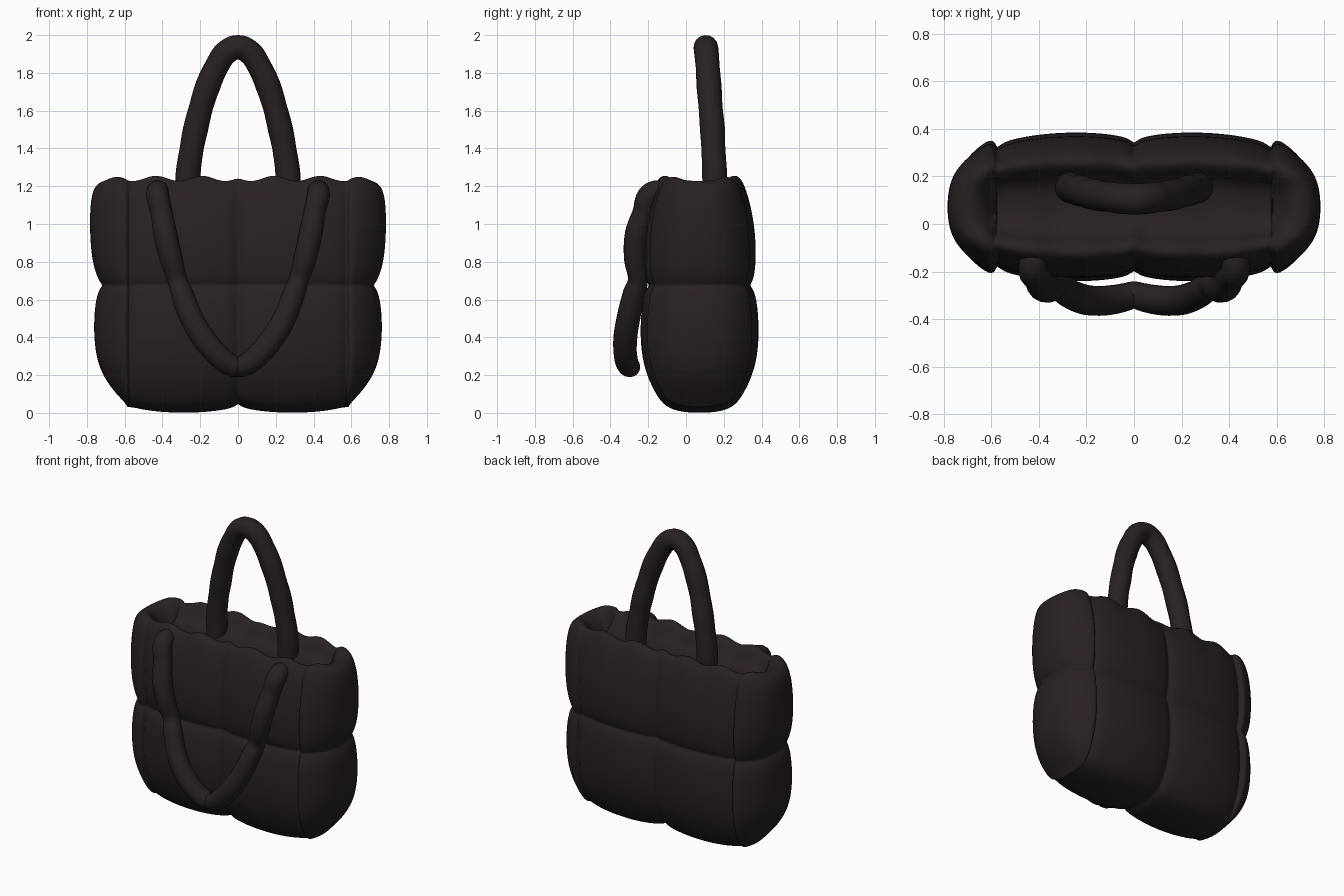
import bpy, bmesh
from math import sin, cos, pi

cube = bpy.data.objects.get("Cube")
if cube:
    bpy.data.objects.remove(cube, do_unlink=True)

brown = bpy.data.materials.new("dark brown fabric")
brown.use_nodes = True
COLOUR = (0.022, 0.015, 0.015, 1)
brown.diffuse_color = COLOUR
brown.node_tree.nodes["Principled BSDF"].inputs["Base Color"].default_value = COLOUR

SEAM_X = 0.575   # seam between the main panels and the side gussets
SEAM_Z = 0.675   # quilting seam around the body
MID_Y = 0.072


def puff(x):
    """Pillow bulge of a main panel, zero at its seams."""
    return max(0.0, sin(pi * min(abs(x) / SEAM_X, 1))) ** 0.5


# Quarter outline of the body: puffed main panel, then the side gusset
STEPS = 18
quarter = []
for i in range(STEPS + 1):
    t = i / STEPS
    quarter.append((SEAM_X * t, 0.272 - 0.02 * t + 0.052 * puff(SEAM_X * t)))
quarter += [(0.59, 0.283), (0.625, 0.28), (0.7, 0.225), (0.755, 0.16),
            (0.78, 0.09), (0.787, 0)]
back_half = [(-x, y) for x, y in quarter[:0:-1]] + quarter
outline = back_half + [(x, -y) for x, y in back_half[-2:0:-1]]

# Rings from the underside, over the rim and down into the opening:
# height, gusset spread, depth scale
rings = [(0.0, 0.03, 0), (0.003, 0.05, 0.3), (0.03, 0.12, 0.58),
         (0.1, 0.42, 0.74), (0.2, 0.7, 0.89), (0.3, 0.84, 0.97),
         (0.42, 0.9, 1.0), (0.55, 0.88, 0.98), (0.64, 0.8, 0.93),
         (SEAM_Z, 0.68, 0.85), (0.71, 0.8, 0.91), (0.8, 0.94, 0.95),
         (0.95, 1.0, 0.94), (1.1, 0.99, 0.86), (1.19, 0.93, 0.76),
         (1.235, 0.78, 0.68), (1.247, 0.52, 0.58), (1.22, 0.3, 0.47),
         (1.16, 0.12, 0.38), (1.13, 0.05, 0.2), (1.125, 0.03, 0)]


def body_point(x, y, ring):
    z, spread, depth = ring
    side = 1 if x > 0 else -1
    lift = 0.045 * (1 - puff(x)) if abs(x) < SEAM_X else 0.03
    wave = 0.015 * cos(2 * pi * (abs(x) - 0.19) / 0.245)
    if abs(x) > SEAM_X:
        x = side * (SEAM_X + (abs(x) - SEAM_X) * spread)
    z += lift * max(0, 1 - z / 0.3) + wave * max(0, min(1, (z - 1.05) / 0.15))
    return x, MID_Y + y * depth, z


# Quilted body
bm = bmesh.new()
crease = bm.edges.layers.float.new("crease_edge")
loops = [[bm.verts.new(body_point(x, y, r)) for x, y in outline] for r in rings]
n = len(outline)
for k in range(len(rings) - 1):
    low, high = loops[k], loops[k + 1]
    for i in range(n):
        j = (i + 1) % n
        bm.faces.new((low[i], low[j], high[j], high[i]))
        # Vertical seams on the outer walls
        if outline[i][0] == 0 or abs(abs(outline[i][0]) - SEAM_X) < 1e-4:
            if rings[k + 1][0] < 1.2 and k < 14:
                bm.edges.get((low[i], high[i]))[crease] = 0.6
for k, ring in enumerate(rings):
    if ring[0] == SEAM_Z:
        for i in range(n):
            bm.edges.get((loops[k][i], loops[k][(i + 1) % n]))[crease] = 0.6
bmesh.ops.remove_doubles(bm, verts=bm.verts, dist=1e-5)
bmesh.ops.recalc_face_normals(bm, faces=bm.faces)
for f in bm.faces:
    f.smooth = True
mesh = bpy.data.meshes.new("quilted_body")
bm.to_mesh(mesh)
bm.free()
body = bpy.data.objects.new("quilted_body", mesh)
bpy.context.collection.objects.link(body)
mesh.materials.append(brown)
sub = body.modifiers.new("soft", "SUBSURF")
sub.levels = sub.render_levels = 2


def padded_tube(name, half, radius):
    """Mirrored padded tube; half runs from the left end to the middle (x, y, z, fullness)."""
    points = half + [(-x, y, z, r) for x, y, z, r in half[-2::-1]]
    curve = bpy.data.curves.new(name, "CURVE")
    curve.dimensions = "3D"
    curve.bevel_depth = radius
    curve.bevel_resolution = 6
    curve.resolution_u = 8
    curve.use_fill_caps = True
    spline = curve.splines.new("BEZIER")
    spline.bezier_points.add(len(points) - 1)
    for p, (x, y, z, r) in zip(spline.bezier_points, points):
        p.co = (x, y, z)
        p.radius = r
        p.handle_left_type = p.handle_right_type = "AUTO"
    curve.materials.append(brown)
    obj = bpy.data.objects.new(name, curve)
    bpy.context.collection.objects.link(obj)
    bpy.ops.object.select_all(action="DESELECT")
    obj.select_set(True)
    bpy.context.view_layer.objects.active = obj
    bpy.ops.object.convert(target="MESH")
    bpy.ops.object.shade_smooth_by_angle(angle=1.0)


# Raised rear handle
padded_tube("rear_handle", [
    (0.265, 0.155, 1.1, 1), (0.265, 0.152, 1.25, 1.02), (0.245, 0.145, 1.4, 0.97),
    (0.225, 0.14, 1.5, 1.02), (0.195, 0.13, 1.62, 0.97), (0.16, 0.122, 1.73, 1.02),
    (0.115, 0.115, 1.83, 0.97), (0.06, 0.108, 1.91, 1), (0, 0.105, 1.935, 1)], 0.065)

# Front handle hanging down against the body
padded_tube("front_handle", [
    (0.42, -0.1, 1.17, 0.7), (0.425, -0.15, 1.175, 0.95), (0.425, -0.195, 1.15, 1.02),
    (0.405, -0.225, 1.06, 0.97), (0.385, -0.26, 0.95, 1.05), (0.355, -0.268, 0.82, 1.02),
    (0.32, -0.255, 0.7, 0.88), (0.295, -0.275, 0.63, 1), (0.245, -0.305, 0.5, 1.04),
    (0.175, -0.322, 0.385, 1.06), (0.09, -0.318, 0.29, 1.03), (0.03, -0.305, 0.25, 0.98),
    (0, -0.295, 0.243, 0.88)], 0.06)
